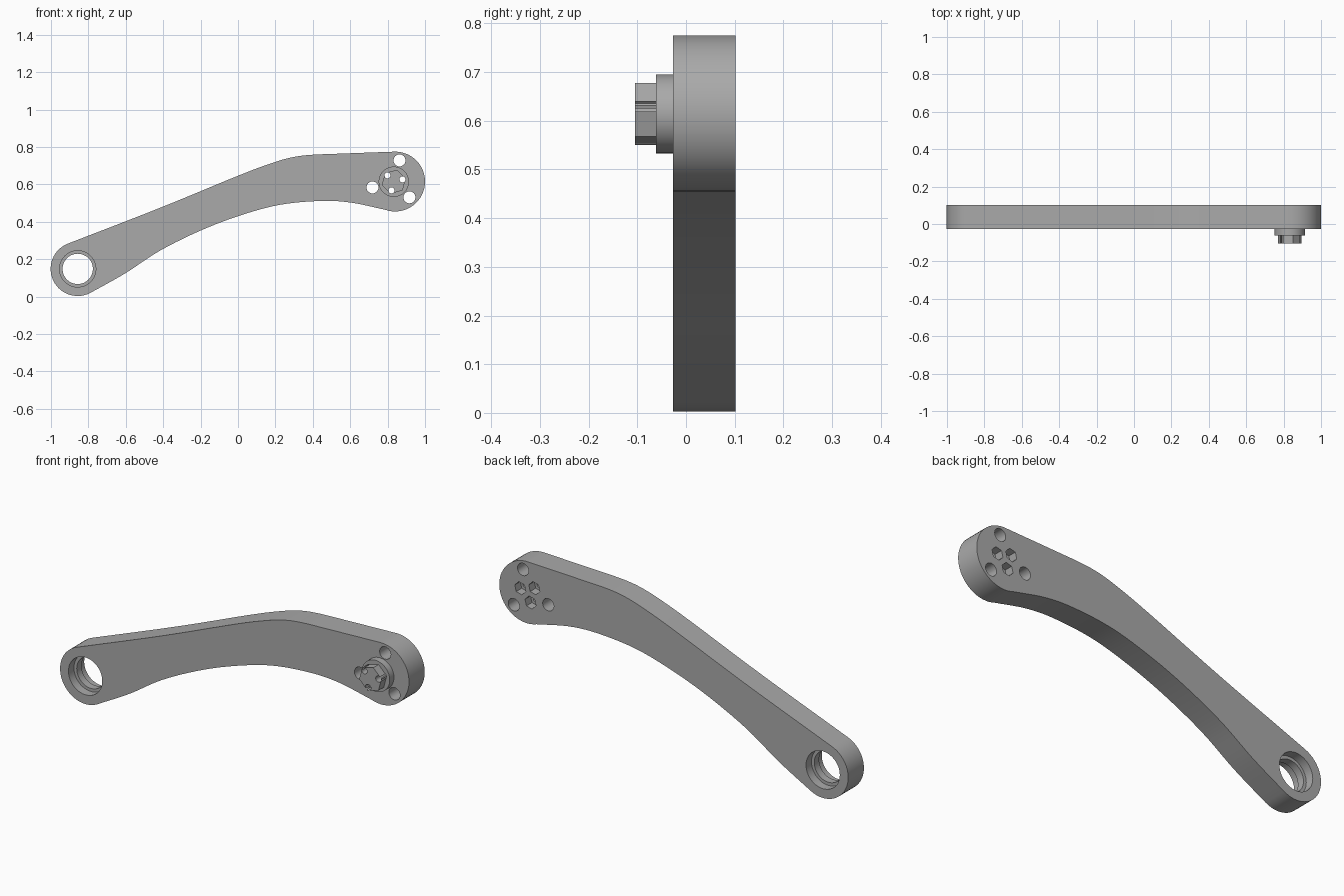
import bpy, bmesh, math
from mathutils import Vector, Matrix

if "Cube" in bpy.data.objects:
    bpy.data.objects.remove(bpy.data.objects["Cube"])

FRONT, BACK = -0.027, 0.102
HUB = (0.833, 0.614)
BORE = (-0.857, 0.148)

grey = bpy.data.materials.new("plain grey")
grey.use_nodes = True
grey.diffuse_color = (0.4, 0.4, 0.4, 1)
grey.node_tree.nodes["Principled BSDF"].inputs["Base Color"].default_value = grey.diffuse_color


def finish(bm, name):
    bmesh.ops.recalc_face_normals(bm, faces=bm.faces)
    mesh = bpy.data.meshes.new(name)
    bm.to_mesh(mesh)
    bm.free()
    mesh.materials.append(grey)
    obj = bpy.data.objects.new(name, mesh)
    bpy.context.collection.objects.link(obj)
    return obj


def add_rod(bm, centre, radius, y0, y1, sides=40, turn=0):
    """Closed prism along y, between y0 and y1."""
    ring = [centre + Vector((math.cos(a), math.sin(a))) * radius
            for a in (turn + math.tau * i / sides for i in range(sides))]
    prism(bm, ring, y0, y1)


def prism(bm, ring, y0, y1):
    caps = [bm.faces.new([bm.verts.new((p[0], y, p[1])) for p in ring]) for y in (y0, y1)]
    a, b = (list(c.verts) for c in caps)
    for i in range(len(a)):
        bm.faces.new((a[i - 1], a[i], b[i], b[i - 1]))
    return caps


def arc(centre, radius, start, end, steps):
    angles = (math.radians(start + (end - start) * i / steps) for i in range(steps + 1))
    return [Vector(centre) + Vector((math.cos(a), math.sin(a))) * radius for a in angles]


def smooth_path(points, steps=5):
    """Curve through the points, leaving out both end points."""
    p = [Vector(q) for q in points]
    p = [p[0] * 2 - p[1]] + p + [p[-1] * 2 - p[-2]]
    out = []
    for a, b, c, d in zip(p, p[1:], p[2:], p[3:]):
        for i in range(steps):
            t = i / steps
            out.append((b * 2 + (c - a) * t + (a * 2 - b * 5 + c * 4 - d) * t ** 2
                        + (b * 3 - a - c * 3 + d) * t ** 3) / 2)
    return out[1:]


def around_hub(distance, first):
    return [Vector(HUB) + Vector((math.cos(a), math.sin(a))) * distance
            for a in (math.radians(first + 120 * i) for i in range(3))]


# Curved arm with rounded rims
small_end = arc(BORE, 0.145, 112, 298, 28)
large_end = arc((0.84, 0.615), 0.16, -110, 95, 32)
lower = [small_end[-1], (-0.605, 0.123), (-0.418, 0.245), (-0.2, 0.353), (0.01, 0.433),
         (0.22, 0.49), (0.437, 0.511), (0.6, 0.503), large_end[0]]
upper = [large_end[-1], (0.54, 0.764), (0.38, 0.757), (0.277, 0.742), (0.17, 0.71),
         (0, 0.646), (-0.418, 0.474), small_end[0]]
bm = bmesh.new()
caps = prism(bm, small_end + smooth_path(lower) + large_end + smooth_path(upper), FRONT, BACK)
rims = [e for c in caps for e in c.edges]
bmesh.ops.bevel(bm, geom=rims, offset=0.022, segments=5, profile=0.5, affect='EDGES')
arm = finish(bm, "crank_arm")

# Round spacer and six-sided shaft on the front
bm = bmesh.new()
add_rod(bm, Vector(HUB), 0.081, -0.062, FRONT + 0.01, 48)
spacer = finish(bm, "round_spacer")
bm = bmesh.new()
add_rod(bm, Vector(HUB), 0.066, -0.105, -0.05, 6, math.radians(15))
shaft = finish(bm, "hex_shaft")


def apply_boolean(target, other, operation):
    mod = target.modifiers.new(other.name, 'BOOLEAN')
    mod.operation, mod.object, mod.solver = operation, other, 'EXACT'
    bpy.context.view_layer.update()
    result = bpy.data.meshes.new_from_object(
        target.evaluated_get(bpy.context.evaluated_depsgraph_get()))
    target.modifiers.clear()
    target.data = result
    bpy.data.objects.remove(other)


apply_boolean(arm, spacer, 'UNION')
apply_boolean(arm, shaft, 'UNION')

# Mounting holes, bolt holes and the through bore
bm = bmesh.new()
for spot in around_hub(0.118, 75):
    add_rod(bm, spot, 0.032, -0.2, 0.2, 32)
for spot in around_hub(0.048, 15):
    add_rod(bm, spot, 0.016, -0.2, 0.2, 24)
add_rod(bm, Vector(BORE), 0.081, -0.2, 0.2, 48)
apply_boolean(arm, finish(bm, "hole_cutter"), 'DIFFERENCE')

# Nut pockets at the back, bearing seats on both sides
bm = bmesh.new()
for spot in around_hub(0.048, 15):
    add_rod(bm, spot, 0.033, BACK - 0.045, 0.2, 6, math.radians(15))
add_rod(bm, Vector(BORE), 0.097, -0.2, FRONT + 0.045, 48)
add_rod(bm, Vector(BORE), 0.097, BACK - 0.045, 0.2, 48)
apply_boolean(arm, finish(bm, "pocket_cutter"), 'DIFFERENCE')

bpy.ops.object.select_all(action='DESELECT')
arm.select_set(True)
bpy.context.view_layer.objects.active = arm
bpy.ops.object.shade_smooth_by_angle(angle=math.radians(30))
